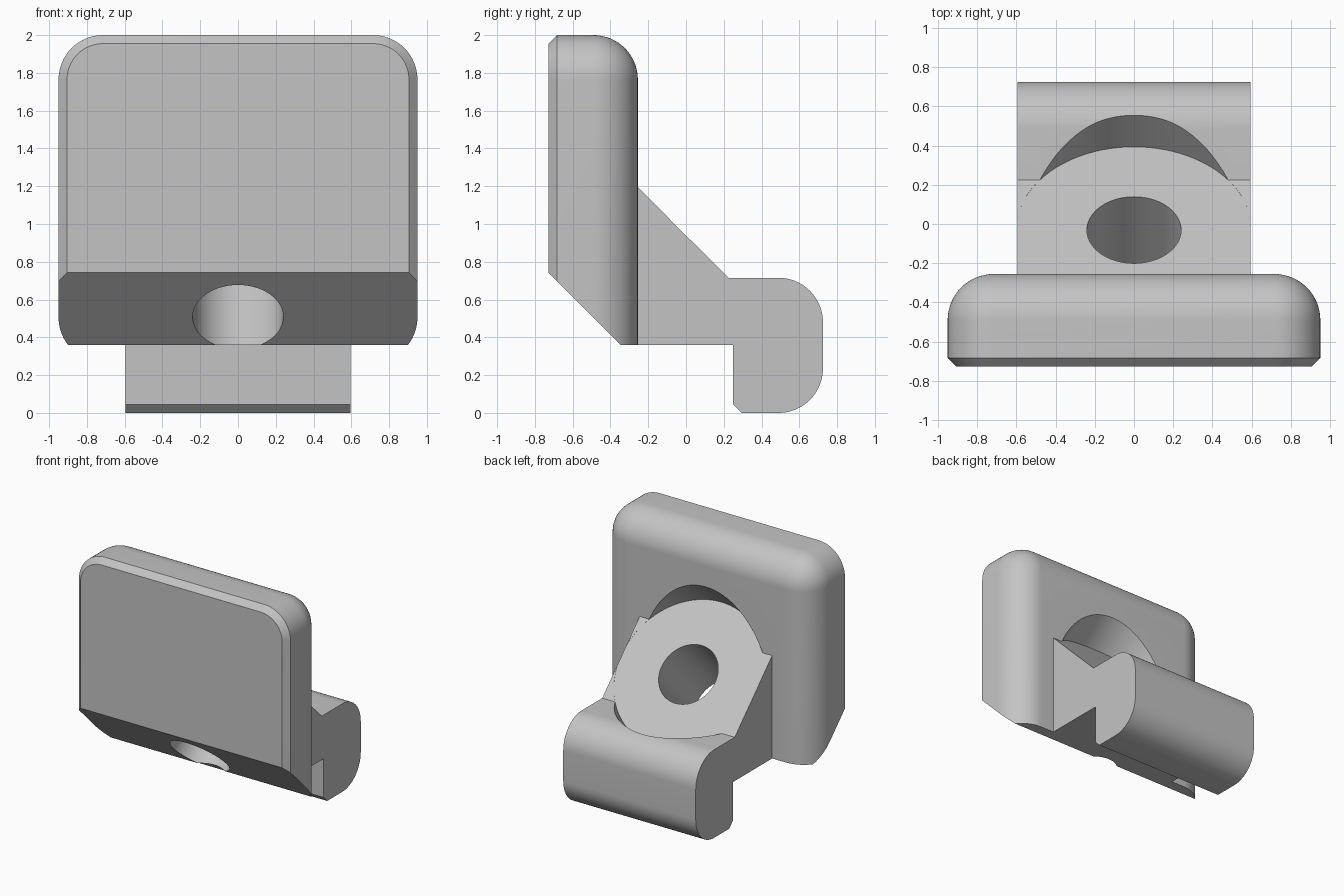
import bpy, bmesh
from math import sin, cos, pi, radians
from mathutils import Vector

cube = bpy.data.objects.get("Cube")
if cube:
    bpy.data.objects.remove(cube, do_unlink=True)

grey = bpy.data.materials.new("plain grey")
grey.use_nodes = True
colour = (0.55, 0.55, 0.55, 1)
grey.diffuse_color = colour
grey.node_tree.nodes["Principled BSDF"].inputs["Base Color"].default_value = colour

R = 0.235       # large fillet radius
CHAMFER = 0.045
STEPS = 16


def make_object(name, bm):
    bmesh.ops.recalc_face_normals(bm, faces=bm.faces)
    mesh = bpy.data.meshes.new(name)
    bm.to_mesh(mesh)
    bm.free()
    obj = bpy.data.objects.new(name, mesh)
    obj.data.materials.append(grey)
    bpy.context.collection.objects.link(obj)
    return obj


def arc(cx, cy, r, start, end):
    angles = [radians(start + (end - start) * i / STEPS) for i in range(STEPS + 1)]
    return [(cx + r * cos(a), cy + r * sin(a)) for a in angles]


# Jaw plate: rounded outline lofted from chamfered front to filleted back
def make_plate():
    front, back, bottom, top, half = -0.727, -0.255, 0.36, 2.0, 0.95
    layers = [(front, CHAMFER), (front + CHAMFER, 0)]
    for i in range(STEPS + 1):
        a = pi / 2 * i / STEPS
        layers.append((back - R + R * sin(a), min(R * (1 - cos(a)), R - 0.0005)))
    bm = bmesh.new()
    rings = []
    for y, inset in layers:
        r, cx, cz = R - inset, half - R, top - R
        outline = [(cx + r, bottom)] + arc(cx, cz, r, 0, 90)
        outline += arc(-cx, cz, r, 90, 180) + [(-cx - r, bottom)]
        rings.append([bm.verts.new((x, y, z)) for x, z in outline])
    for a, b in zip(rings, rings[1:]):
        for i in range(len(a)):
            j = (i + 1) % len(a)
            bm.faces.new((a[i], a[j], b[j], b[i]))
    bm.faces.new(rings[0])
    bm.faces.new(rings[-1])
    bmesh.ops.recalc_face_normals(bm, faces=bm.faces)
    # Slanted lower front
    cut = bmesh.ops.bisect_plane(
        bm, geom=bm.verts[:] + bm.edges[:] + bm.faces[:], dist=1e-5,
        plane_co=Vector((0, -0.345, 0.36)), plane_no=Vector((0, -1, -1)).normalized(),
        clear_outer=True)
    bmesh.ops.edgeloop_fill(
        bm, edges=[e for e in cut["geom_cut"] if isinstance(e, bmesh.types.BMEdge)])
    return make_object("clamp_block", bm)


# Sloping web and rounded hook, extruded from a side profile
def make_hook():
    half = 0.595
    profile = [(-0.31, 0.36), (-0.31, 1.25), (0.225, 0.715)]
    profile += arc(0.725 - R, 0.715 - R, R, 90, 0) + arc(0.725 - R, R, R, 0, -90)
    profile += [(0.25 + CHAMFER, 0), (0.25, CHAMFER), (0.25, 0.36)]
    bm = bmesh.new()
    face = bm.faces.new([bm.verts.new((-half, y, z)) for y, z in profile])
    side = bmesh.ops.extrude_face_region(bm, geom=[face])
    moved = [v for v in side["geom"] if isinstance(v, bmesh.types.BMVert)]
    bmesh.ops.translate(bm, verts=moved, vec=(2 * half, 0, 0))
    return make_object("hook", bm)


# Slanted cylinder running between two distances along the bolt axis
def make_bore(name, radius, start, end):
    axis = Vector((0, 1, 1)).normalized()
    origin = Vector((0, -0.03, 0.97))
    bpy.ops.mesh.primitive_cylinder_add(
        vertices=96, radius=radius, depth=end - start,
        location=origin + axis * (start + end) / 2, rotation=(-pi / 4, 0, 0))
    obj = bpy.context.object
    obj.name = name
    obj.data.materials.append(grey)
    return obj


def combine(target, tool, operation):
    mod = target.modifiers.new(tool.name, "BOOLEAN")
    mod.operation, mod.solver, mod.object = operation, "EXACT", tool
    bpy.context.view_layer.objects.active = target
    bpy.ops.object.modifier_apply(modifier=mod.name)
    bpy.data.objects.remove(tool, do_unlink=True)


block = make_plate()
combine(block, make_hook(), "UNION")
combine(block, make_bore("head_recess", 0.6, -0.001, 1.6), "DIFFERENCE")
combine(block, make_bore("bolt_hole", 0.24, -1.5, 0.5), "DIFFERENCE")

bpy.ops.object.select_all(action="DESELECT")
block.select_set(True)
bpy.context.view_layer.objects.active = block
bpy.ops.object.shade_smooth_by_angle(angle=radians(30))
